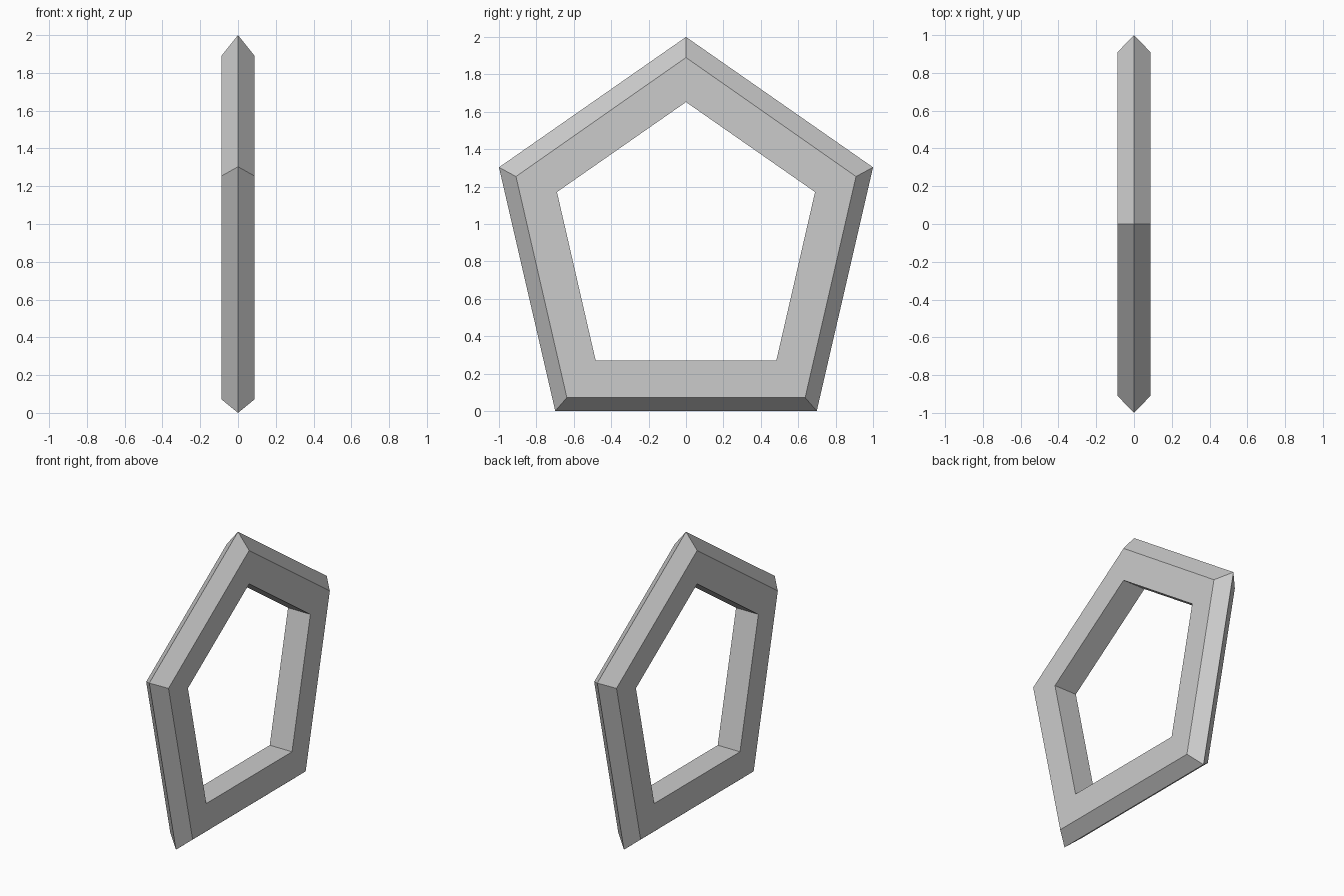
import bpy
import bmesh

if "Cube" in bpy.data.objects:
    bpy.data.objects.remove(bpy.data.objects["Cube"])

HALF = 0.088  # half thickness along x

# Right half of each pentagon, from peak to base: (y, z)
RIDGE = [(0, 2.0), (1.0, 1.303), (0.699, 0.0)]
SHOULDER = [(0, 1.89), (0.909, 1.254), (0.637, 0.072)]
INNER = [(0, 1.652), (0.69, 1.171), (0.483, 0.27)]


def add_ring(bm, half_profile, x):
    """Mirror the half profile into a closed pentagon at depth x."""
    mirrored = [(-y, z) for y, z in reversed(half_profile[1:])]
    return [bm.verts.new((x, y, z)) for y, z in half_profile + mirrored]


# Five-sided cross-section: outer ridge, two flat sides, flat inner wall
bm = bmesh.new()
rings = [
    add_ring(bm, RIDGE, 0),
    add_ring(bm, SHOULDER, HALF),
    add_ring(bm, INNER, HALF),
    add_ring(bm, INNER, -HALF),
    add_ring(bm, SHOULDER, -HALF),
]
for a, b in zip(rings, rings[1:] + rings[:1]):
    for i in range(5):
        j = (i + 1) % 5
        bm.faces.new((a[i], a[j], b[j], b[i]))
bmesh.ops.recalc_face_normals(bm, faces=bm.faces)

mesh = bpy.data.meshes.new("pentagon_ring")
bm.to_mesh(mesh)
bm.free()
bpy.context.collection.objects.link(bpy.data.objects.new("pentagon_ring", mesh))
